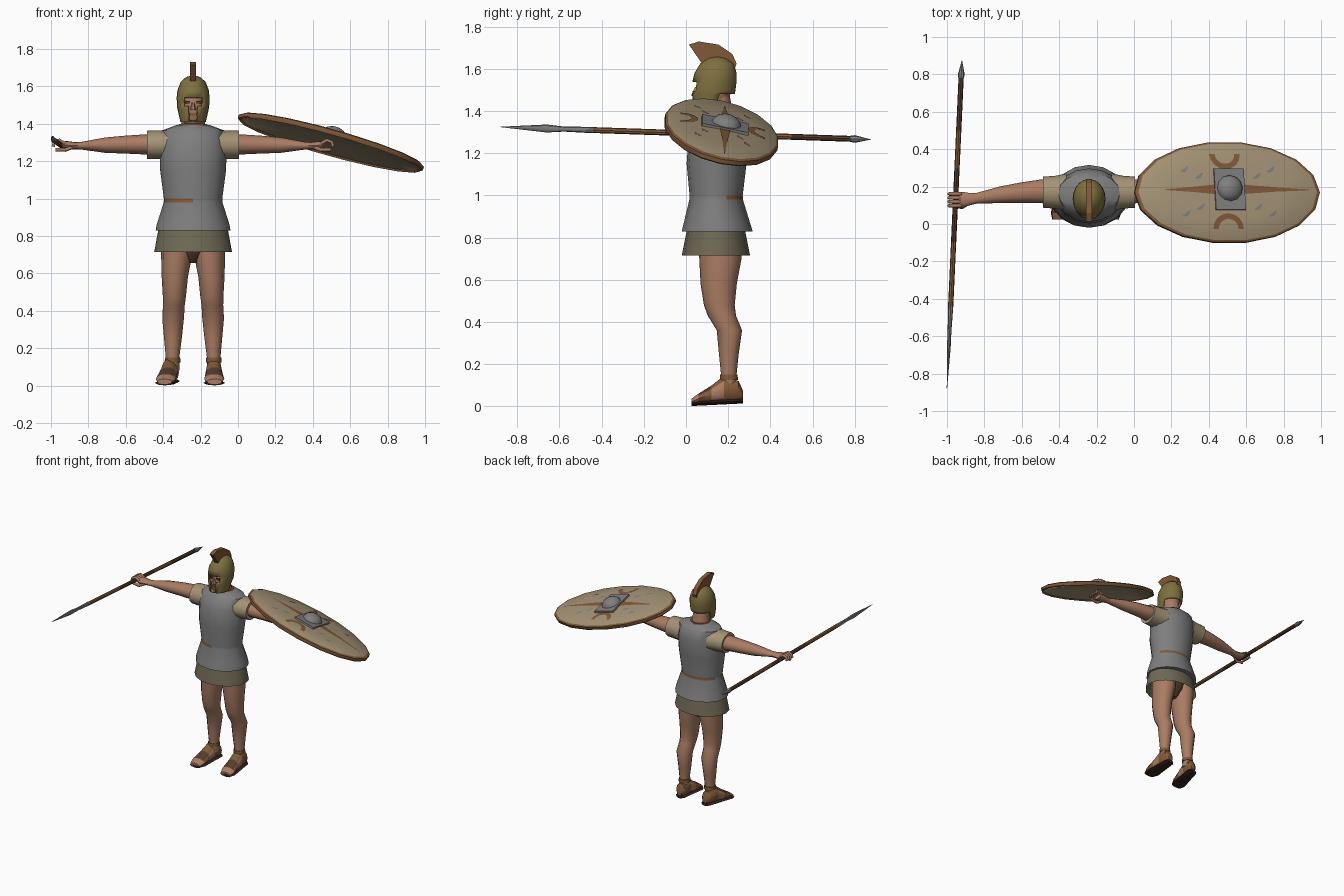
import bpy, bmesh
from math import sin, cos, pi, radians, hypot
from mathutils import Matrix, Vector

if "Cube" in bpy.data.objects:
    bpy.data.objects.remove(bpy.data.objects["Cube"])

CX = -0.24  # middle of the body


def material(name, r, g, b):
    m = bpy.data.materials.new(name)
    m.use_nodes = True
    m.diffuse_color = (r, g, b, 1)
    m.node_tree.nodes["Principled BSDF"].inputs["Base Color"].default_value = (r, g, b, 1)
    return m


skin = material("skin", 0.40, 0.20, 0.125)
steel = material("steel grey", 0.21, 0.21, 0.21)
tan = material("tan", 0.37, 0.29, 0.18)
olive = material("olive cloth", 0.16, 0.14, 0.09)
bronze = material("bronze", 0.21, 0.16, 0.05)
brown = material("brown leather", 0.22, 0.10, 0.04)
dark = material("dark brown", 0.09, 0.045, 0.025)
sole_red = material("dark sole", 0.035, 0.015, 0.013)


def build(name, verts, faces, mats, rule=None, drop=None, place=None, smooth=40):
    """Mesh object; rule(centre) picks a material slot, drop(centre) removes faces."""
    bm = bmesh.new()
    vs = [bm.verts.new(v) for v in verts]
    for f in faces:
        bm.faces.new([vs[i] for i in f])
    bmesh.ops.recalc_face_normals(bm, faces=bm.faces)
    for f in bm.faces:
        f.smooth = smooth > 0
        if rule:
            f.material_index = rule(f.calc_center_median())
    if drop:
        gone = [f for f in bm.faces if drop(f.calc_center_median())]
        bmesh.ops.delete(bm, geom=gone, context="FACES")
    me = bpy.data.meshes.new(name)
    bm.to_mesh(me)
    bm.free()
    for m in mats:
        me.materials.append(m)
    if place:
        me.transform(place)
    me.set_sharp_from_angle(angle=radians(smooth))
    ob = bpy.data.objects.new(name, me)
    bpy.context.collection.objects.link(ob)
    return ob


def loft(name, rings, mats, axis="z", n=12, caps=True, **kw):
    """Skin elliptical rings (position, centre a, centre b, radius a, radius b)."""
    verts = []
    for t, a, b, ra, rb in rings:
        for k in range(n):
            p, q = a + ra * cos(2 * pi * k / n), b + rb * sin(2 * pi * k / n)
            verts.append({"z": (p, q, t), "x": (t, p, q), "y": (p, t, q)}[axis])
    faces = [(r * n + k, r * n + (k + 1) % n, (r + 1) * n + (k + 1) % n, (r + 1) * n + k)
             for r in range(len(rings) - 1) for k in range(n)]
    if caps:
        faces += [tuple(range(n)), tuple(range(len(verts) - n, len(verts)))]
    return build(name, verts, faces, mats, **kw)


def box(name, centre, size, mat, place=None):
    bm = bmesh.new()
    bmesh.ops.create_cube(bm, size=1)
    vs = [tuple(c + a * s for c, a, s in zip(centre, v.co, size)) for v in bm.verts]
    fs = [[v.index for v in f.verts] for f in bm.faces]
    bm.free()
    return build(name, vs, fs, [mat], place=place, smooth=0)


def tube(name, points, radius, mat):
    cu = bpy.data.curves.new(name, "CURVE")
    cu.dimensions = "3D"
    cu.bevel_depth, cu.bevel_resolution, cu.use_fill_caps = radius, 1, True
    sp = cu.splines.new("POLY")
    sp.points.add(len(points) - 1)
    for p, co in zip(sp.points, points):
        p.co = (*co, 1)
    cu.materials.append(mat)
    bpy.context.collection.objects.link(bpy.data.objects.new(name, cu))


# Torso with a partial painted belt, skirt and loincloth
def belt(c):
    on = 0.98 < c.z < 1.0 and ((c.y < 0.14 and -0.4 < c.x < -0.25) or c.y > 0.2)
    return 1 if on else 0


loft("tunic", [(z, CX, y, rx, ry) for z, y, rx, ry in (
    (0.83, 0.148, 0.2, 0.168), (0.86, 0.147, 0.195, 0.16), (0.98, 0.143, 0.157, 0.127),
    (1.0, 0.143, 0.156, 0.126), (1.15, 0.145, 0.176, 0.142), (1.29, 0.155, 0.18, 0.142),
    (1.365, 0.165, 0.165, 0.11), (1.395, 0.165, 0.085, 0.075))], [steel, brown], n=16, rule=belt)
loft("skirt", [(0.85, CX, 0.142, 0.183, 0.135), (0.715, CX, 0.142, 0.208, 0.162)],
     [olive], n=16, caps=False)
loft("loincloth", [(0.8, CX, 0.16, 0.15, 0.1), (0.71, CX, 0.16, 0.09, 0.08),
                   (0.655, CX, 0.16, 0.02, 0.04)], [dark])
loft("neck", [(1.35, CX, 0.165, 0.07, 0.065), (1.47, CX, 0.15, 0.055, 0.058)], [skin])
loft("collar", [(1.375, CX, 0.165, 0.1, 0.085), (1.4, CX, 0.165, 0.072, 0.068)], [brown])

# Head, face and helmet with a T-shaped opening
loft("head", [(1.4, CX, 0.12, 0.045, 0.055), (1.44, CX, 0.12, 0.062, 0.08),
              (1.5, CX, 0.13, 0.07, 0.085), (1.57, CX, 0.135, 0.065, 0.075)], [skin])
loft("nose", [(1.515, CX, 0.05, 0.007, 0.008), (1.475, CX, 0.042, 0.015, 0.02)], [skin], n=6)
box("mouth", (CX, 0.043, 1.45), (0.04, 0.009, 0.016), brown)
for s, side in ((-1, "right"), (1, "left")):
    box(side + "_eye", (CX + s * 0.03, 0.051, 1.515), (0.028, 0.009, 0.013), dark)


def opening(c):
    x = abs(c.x - CX)
    face = c.y < 0.1 and ((c.z < 1.5 and x < 0.025) or (1.49 < c.z < 1.54 and x < 0.045))
    return face or (c.z < 1.47 and c.y > 0.15)


helmet = loft("helmet", [(z, CX, y, rx, ry) for z, y, rx, ry in (
    (1.41, 0.11, 0.068, 0.08), (1.48, 0.128, 0.084, 0.104), (1.495, 0.13, 0.086, 0.104),
    (1.54, 0.135, 0.088, 0.105), (1.58, 0.14, 0.084, 0.1), (1.625, 0.147, 0.066, 0.08),
    (1.65, 0.147, 0.038, 0.045), (1.658, 0.147, 0.01, 0.012))], [bronze], n=20, drop=opening)
rim = helmet.modifiers.new("thickness", "SOLIDIFY")
rim.thickness, rim.offset = 0.008, -1

crest_outline = [(0.014, 1.715), (0.06, 1.73), (0.155, 1.715), (0.22, 1.67), (0.24, 1.625),
                 (0.225, 1.585), (0.147, 1.64), (0.076, 1.625)]
m = len(crest_outline)
build("crest", [(CX + s * 0.016, y, z) for s in (-1, 1) for y, z in crest_outline],
      [tuple(range(m)), tuple(range(m, 2 * m))]
      + [(k, (k + 1) % m, m + (k + 1) % m, m + k) for k in range(m)], [brown], smooth=0)

# Limbs, built for both sides
ARM = [(0.13, 0.17, 1.29, 0.072, 0.057), (0.25, 0.175, 1.29, 0.064, 0.054),
       (0.36, 0.168, 1.289, 0.055, 0.048), (0.47, 0.157, 1.286, 0.045, 0.041),
       (0.6, 0.138, 1.283, 0.029, 0.02), (0.63, 0.133, 1.283, 0.031, 0.019),
       (0.675, 0.13, 1.286, 0.042, 0.022), (0.7, 0.13, 1.287, 0.038, 0.018)]
LEG = [(0.8, 0.085, 0.16, 0.083, 0.103), (0.7, 0.088, 0.163, 0.083, 0.1),
       (0.58, 0.098, 0.155, 0.07, 0.086), (0.48, 0.1, 0.158, 0.062, 0.073),
       (0.43, 0.103, 0.17, 0.058, 0.067), (0.36, 0.107, 0.206, 0.058, 0.06),
       (0.25, 0.108, 0.203, 0.047, 0.047), (0.15, 0.11, 0.203, 0.036, 0.037),
       (0.08, 0.11, 0.203, 0.036, 0.038)]
FOOT = [(0.27, 0.055, 0.02, 0.02), (0.25, 0.07, 0.038, 0.052), (0.18, 0.08, 0.043, 0.068),
        (0.12, 0.056, 0.048, 0.044), (0.06, 0.036, 0.054, 0.026), (0.025, 0.022, 0.04, 0.014)]


def sandal(c):
    if c.y < 0.055 or (0.12 < c.y < 0.18 and 0.04 < c.z < 0.09):
        return 1
    return 2 if 0.06 < c.y < 0.15 and c.z > 0.06 else 0


for s, side, splay in ((-1, "right", -0.043), (1, "left", 0.004)):
    loft(side + "_arm", [(CX + s * d, *r) for d, *r in ARM], [skin], axis="x")
    loft(side + "_sleeve", [(CX + s * d, 0.17, 1.288, ry, rz) for d, ry, rz in (
        (0.12, 0.1, 0.08), (0.18, 0.088, 0.077), (0.246, 0.083, 0.075))], [tan], axis="x")
    for k in range(4):
        y = 0.098 + 0.021 * k
        tube(f"{side}_finger", [(CX + s * d, y, z) for d, z in (
            (0.685, 1.295), (0.715, 1.313), (0.742, 1.302), (0.748, 1.278))], 0.01, skin)
    tube(side + "_thumb", [(CX + s * d, y, z) for d, y, z in (
        (0.64, 0.115, 1.278), (0.68, 0.09, 1.262), (0.735, 0.1, 1.262))], 0.011, skin)

    loft(side + "_leg", [(z, CX + s * d, *r) for z, d, *r in LEG], [skin])
    ankle = CX + s * 0.11

    def lean(y):
        return ankle + splay * (0.27 - y) / 0.25

    loft(side + "_sandal", [(y, lean(y), z, rx, rz) for y, z, rx, rz in FOOT],
         [brown, skin, dark], axis="y", n=10, rule=sandal)
    loft(side + "_sole", [(y, lean(y), 0.012 + 0.05 * y, rx + 0.005, 0.012)
                          for y, z, rx, rz in FOOT], [sole_red], axis="y", n=8)
    loft(side + "_ankle_strap", [(0.125, ankle, 0.203, 0.042, 0.043),
                                 (0.15, ankle, 0.203, 0.041, 0.042)], [brown])


# Spear: blade, shaft with dark ends, butt spike
def spear(name, sections, mats, **kw):
    loft(name, [(y, -0.96 + 0.0457 * y, 1.295 - 0.034 * y, rx, rz) for y, rx, rz in sections],
         mats, axis="y", n=8, **kw)


spear("spear_blade", [(-0.88, 0.001, 0.001), (-0.66, 0.01, 0.019), (-0.58, 0.01, 0.012),
                      (-0.44, 0.014, 0.015)], [steel])
spear("spear_shaft", [(y, 0.014, 0.014) for y in (-0.44, -0.1, 0.3, 0.5, 0.79)], [brown, dark],
      rule=lambda c: 1 if c.y > 0.5 or -0.1 < c.y < 0.3 else 0)
spear("spear_butt", [(0.78, 0.015, 0.015), (0.8, 0.018, 0.018), (0.875, 0.001, 0.001)], [steel])

# Shield frame: long axis falls to the side, short axis falls to the back
u = Vector((1, 0, -0.28)).normalized()
n_ = u.cross(Vector((0, 1, -0.22))).normalized()
v = n_.cross(u)
SHIELD = Matrix.Translation((0.497, 0.168, 1.302)) @ Matrix((u, v, n_)).transposed().to_4x4()
RU, RV = 0.514, 0.277

loft("shield", [(z, 0, 0, RU * r, RV * r) for z, r in (
    (0.018, 0.05), (0.01, 0.6), (-0.008, 0.965), (-0.018, 0.985), (-0.012, 1), (0.008, 1),
    (0.015, 0.965), (0.03, 0.6), (0.037, 0.05))], [tan, brown], n=18, place=SHIELD,
     rule=lambda c: 1 if hypot(c.x / RU, c.y / RV) > 0.955 else 0)
box("boss_plate", (0.005, 0.01, 0.038), (0.165, 0.225, 0.016), steel, SHIELD)
loft("shield_boss", [(0.04 + 0.05 * sin(a), 0.005, 0.015, 0.072 * cos(a), 0.072 * cos(a))
                     for a in (0, 0.4, 0.8, 1.2, 1.5)], [steel], place=SHIELD)


def painted(name, left, right, mat):
    """Thin strip between two edges, resting on the domed shield face."""
    def on(p):
        r = hypot(p[0] / RU, p[1] / RV)
        h = 0.037 - 0.0117 * r if r < 0.6 else 0.03 - 0.041 * (r - 0.6)
        return (*p, h + 0.003)
    k = len(left)
    build(name, [on(p) for p in left + right],
          [(i, i + 1, k + i + 1, k + i) for i in range(k - 1)], [mat], place=SHIELD)


spine = [(-0.35, 0.002), (-0.2, 0.014), (-0.08, 0.026), (0.08, 0.026), (0.25, 0.013), (0.45, 0.002)]
painted("shield_spine", [(a, 0.01 + w) for a, w in spine], [(a, 0.01 - w) for a, w in spine], brown)
for s in (-1, 1):
    arc = [pi * k / 8 for k in range(9)]
    painted("shield_crescent", *[[(-0.01 + r * cos(a), s * (0.205 - r * sin(a))) for a in arc]
                                 for r in (0.055, 0.085)], brown)
    for side in (-1, 1):
        for a, b in ((0.16, 0.085), (0.24, 0.12)):
            a, b = a * side, b * s
            painted("shield_mark", [(a - 0.022, b - 0.012), (a, b + 0.004), (a + 0.02, b + 0.018)],
                    [(a - 0.018, b - 0.018), (a + 0.008, b - 0.014), (a + 0.024, b + 0.012)], steel)
